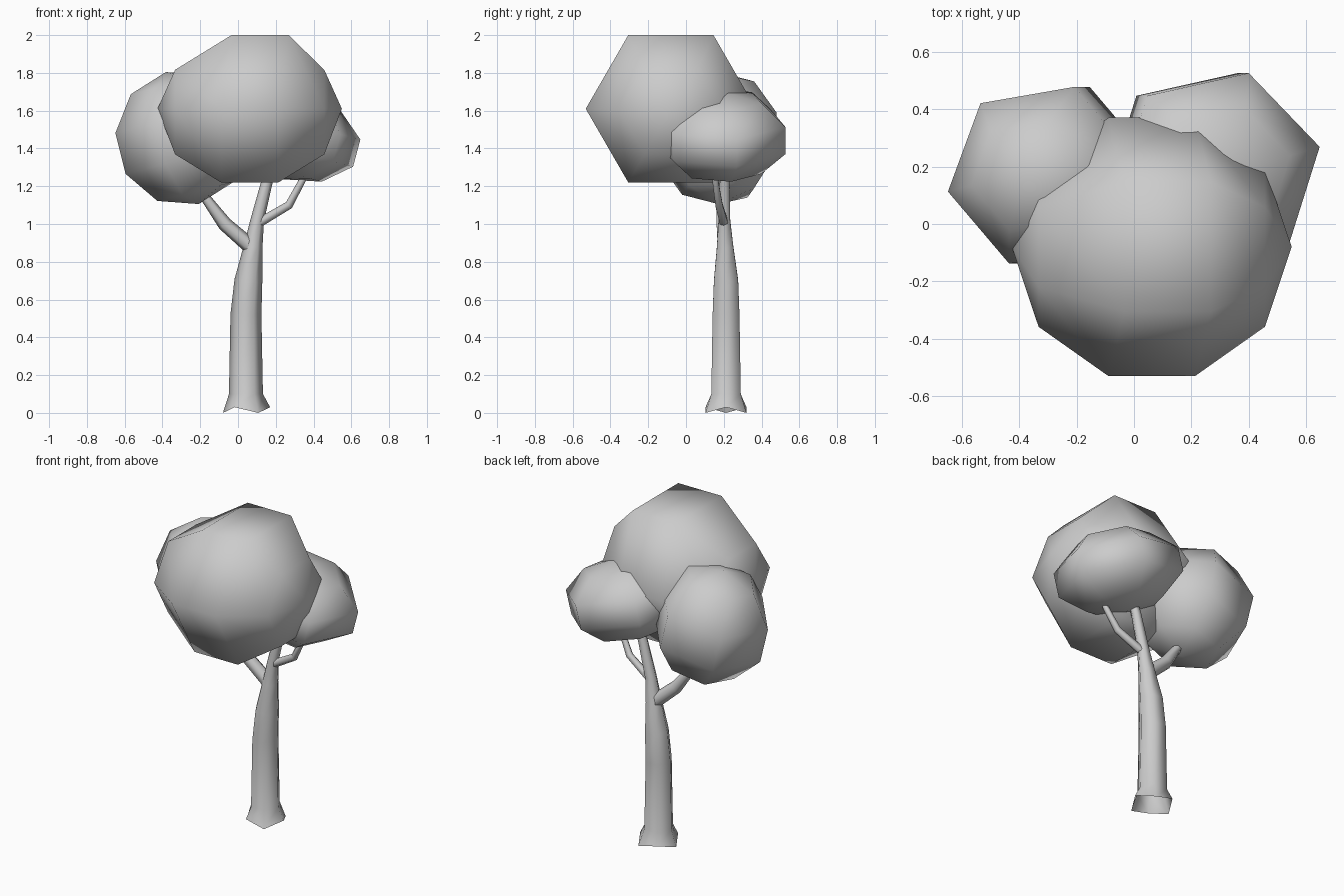
import bpy, bmesh, math
from mathutils import Vector, Matrix

if "Cube" in bpy.data.objects:
    bpy.data.objects.remove(bpy.data.objects["Cube"])


def loft(name, rings, sides, phase=0.0, wave=0.0, open_start=False):
    """Skin rings of (centre, radius); zero radius gives a pole.
    Rings stand square to the path; wave makes the first rim uneven."""
    bm = bmesh.new()
    pts = [Vector(c) for c, r in rings]
    loops = []
    for i, (c, r) in enumerate(rings):
        if r == 0:
            loops.append([bm.verts.new(pts[i])])
            continue
        d = pts[min(i + 1, len(pts) - 1)] - pts[max(i - 1, 0)]
        q = Vector((0, 0, 1)).rotation_difference(d)
        loop = []
        for k in range(sides):
            a = phase + 2 * math.pi * k / sides
            v = pts[i] + q @ Vector((r * math.cos(a), r * math.sin(a), 0))
            if i == 0 and wave:
                v.z = wave * ((k + 1) % 2)
            loop.append(bm.verts.new(v))
        loops.append(loop)
    for a, b in zip(loops, loops[1:]):
        for k in range(sides):
            n = (k + 1) % sides
            if len(a) == 1:
                bm.faces.new((a[0], b[n], b[k]))
            elif len(b) == 1:
                bm.faces.new((a[k], a[n], b[0]))
            else:
                bm.faces.new((a[k], a[n], b[n], b[k]))
    for loop in loops[-1:] if open_start else (loops[0], loops[-1]):
        if len(loop) > 1:
            bm.faces.new(loop)
    bmesh.ops.recalc_face_normals(bm, faces=bm.faces)
    for f in bm.faces:
        f.smooth = len(f.verts) <= 4
    me = bpy.data.meshes.new(name)
    bm.to_mesh(me)
    bm.free()
    ob = bpy.data.objects.new(name, me)
    bpy.context.collection.objects.link(ob)
    return ob


def foliage(name, centre, size, tilt, phase):
    """Six-sided, five-band ball, scaled then tilted about y."""
    rings = [((0, 0, -math.cos(math.pi * i / 5)),
              math.sin(math.pi * i / 5) if 0 < i < 5 else 0) for i in range(6)]
    ob = loft(name, rings, 6, math.radians(phase))
    ob.data.transform(Matrix.Translation(centre)
                      @ Matrix.Rotation(math.radians(tilt), 4, 'Y')
                      @ Matrix.Diagonal((*size, 1)))
    return ob


# Leaf masses
main = foliage("main_foliage", (0.062, -0.08, 1.61), (0.474, 0.474, 0.488), 90, 30)
for v in main.data.vertices:      # crown leans slightly to the right
    if v.co.z > 1.9:
        v.co.x += 0.055
    elif v.co.z > 1.75:
        v.co.z -= 0.035
foliage("left_foliage", (-0.295, 0.17, 1.455), (0.36, 0.345, 0.36), -14, 10)
foliage("right_foliage", (0.275, 0.19, 1.47), (0.395, 0.37, 0.24), 15, 13)

# Trunk with flared, uneven foot, open underneath
loft("trunk", [((0.045, 0.212, 0), 0.125), ((0.042, 0.212, 0.10), 0.090),
               ((0.042, 0.212, 0.52), 0.082), ((0.055, 0.212, 0.70), 0.074),
               ((0.080, 0.207, 0.88), 0.050), ((0.102, 0.203, 1.02), 0.036),
               ((0.155, 0.205, 1.23), 0.030), ((0.185, 0.205, 1.32), 0.026)],
     6, 0, 0.03, True)

# Branches
loft("left_branch", [((0.08, 0.205, 0.87), 0.042), ((-0.07, 0.195, 1.00), 0.038),
                     ((-0.18, 0.18, 1.15), 0.025), ((-0.23, 0.175, 1.23), 0.02)], 6)
loft("right_branch", [((0.10, 0.203, 1.00), 0.025), ((0.27, 0.175, 1.10), 0.022),
                      ((0.34, 0.155, 1.23), 0.018), ((0.37, 0.15, 1.29), 0.015)], 6)
